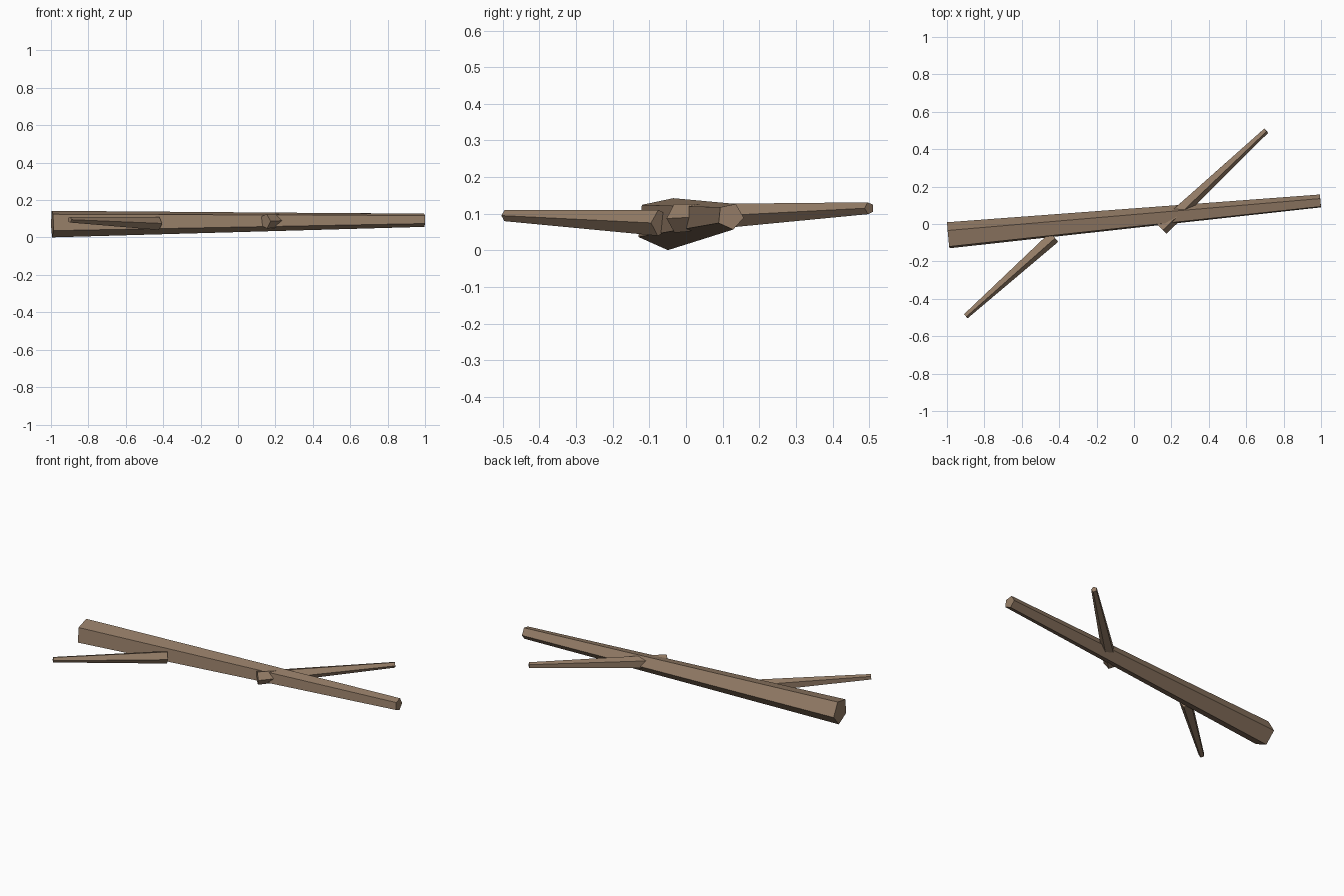
import bpy
import bmesh
import math
from mathutils import Matrix, Vector

if "Cube" in bpy.data.objects:
    bpy.data.objects.remove(bpy.data.objects["Cube"])

# Single bark colour
bark = bpy.data.materials.new("brown_bark")
bark.use_nodes = True
colour = (0.30, 0.205, 0.135, 1)
bark.diffuse_color = colour
bark.node_tree.nodes["Principled BSDF"].inputs["Base Color"].default_value = colour


def tapered_stick(name, base, tip, base_radius, tip_radius, side, roll=0):
    """Five-sided stick from base to tip, one ridge pointing towards side."""
    base, tip = Vector(base), Vector(tip)
    axis = (tip - base).normalized()
    ridge = Vector(side)
    ridge = (ridge - axis * ridge.dot(axis)).normalized()
    up = axis.cross(ridge)
    up *= 1 if up.z > 0 else -1
    ridge = ridge * math.cos(roll) + up * math.sin(roll)
    turn = Matrix((ridge.cross(axis), ridge, axis)).transposed().to_4x4()
    bm = bmesh.new()
    bmesh.ops.create_cone(
        bm, cap_ends=True, segments=5, radius1=base_radius, radius2=tip_radius,
        depth=(tip - base).length,
        matrix=Matrix.Translation((base + tip) / 2) @ turn)
    bmesh.ops.recalc_face_normals(bm, faces=bm.faces)
    mesh = bpy.data.meshes.new(name)
    bm.to_mesh(mesh)
    bm.free()
    mesh.materials.append(bark)
    obj = bpy.data.objects.new(name, mesh)
    bpy.context.collection.objects.link(obj)
    return obj


# Long main stick
tapered_stick("main_stick", (-0.993, -0.065, 0.074), (0.997, 0.121, 0.093),
              0.075, 0.037, (0, 1, 0), math.radians(-6))

# Twig crossing through towards the back left
tapered_stick("back_twig", (0.146, -0.023, 0.087), (0.706, 0.5, 0.115),
              0.041, 0.017, (1, -1, 0))

# Twig branching off towards the front right
tapered_stick("front_twig", (-0.43, -0.068, 0.075), (-0.9, -0.492, 0.095),
              0.037, 0.016, (1, -1, 0))
